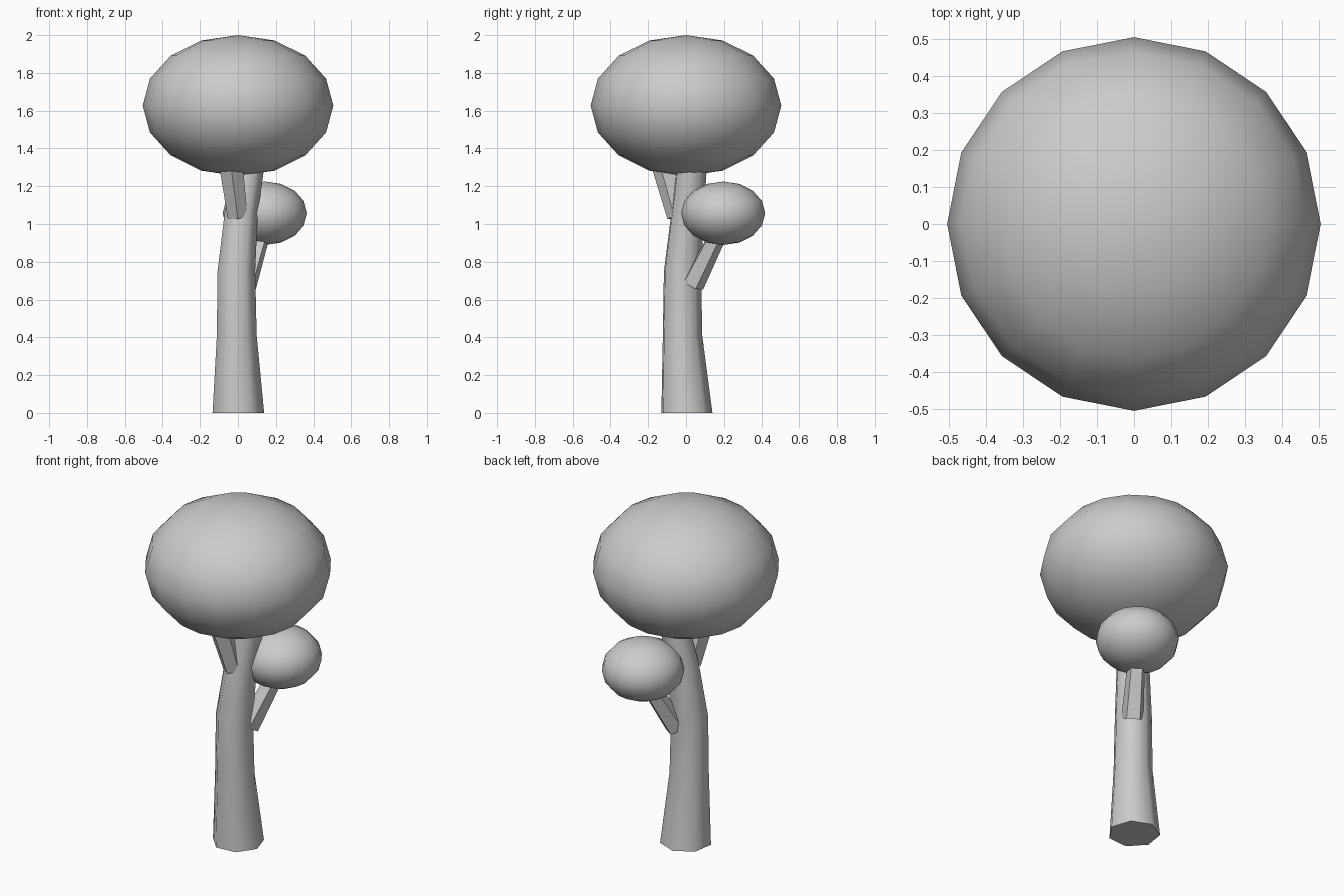
import bpy, bmesh, math
from mathutils import Vector

if "Cube" in bpy.data.objects:
    bpy.data.objects.remove(bpy.data.objects["Cube"])


def finish(name, bm):
    bmesh.ops.recalc_face_normals(bm, faces=bm.faces)
    mesh = bpy.data.meshes.new(name)
    bm.to_mesh(mesh)
    bm.free()
    obj = bpy.data.objects.new(name, mesh)
    bpy.context.collection.objects.link(obj)
    bpy.ops.object.select_all(action='DESELECT')
    obj.select_set(True)
    bpy.context.view_layer.objects.active = obj
    bpy.ops.object.shade_smooth_by_angle(angle=math.radians(60))
    return obj


def crown(name, centre, radius, height):
    """Squashed low-poly ball of leaves."""
    bm = bmesh.new()
    bmesh.ops.create_uvsphere(bm, u_segments=16, v_segments=8, radius=1)
    bmesh.ops.scale(bm, vec=(radius, radius, height), verts=bm.verts)
    bmesh.ops.translate(bm, vec=centre, verts=bm.verts)
    return finish(name, bm)


def tube(name, path, sides, turn=0, level=False):
    """Capped, tapered tube through (x, y, z, radius) stations."""
    bm = bmesh.new()
    axis = Vector(path[-1][:3]) - Vector(path[0][:3])
    if level:
        axis = Vector((0, 0, 1))
    tilt = Vector((0, 0, 1)).rotation_difference(axis)
    rings = []
    for x, y, z, r in path:
        ring = []
        for i in range(sides):
            a = math.radians(turn) + math.tau * i / sides
            offset = tilt @ Vector((r * math.cos(a), r * math.sin(a), 0))
            ring.append(bm.verts.new(Vector((x, y, z)) + offset))
        rings.append(ring)
    for low, high in zip(rings, rings[1:]):
        for i in range(sides):
            j = (i + 1) % sides
            bm.faces.new((low[i], low[j], high[j], high[i]))
    bm.faces.new(rings[0][::-1])
    bm.faces.new(rings[-1])
    return finish(name, bm)


# Leaf masses
crown("large_crown", (0, 0, 1.627), 0.505, 0.373)
crown("small_crown", (0.142, 0.197, 1.057), 0.223, 0.168)

# Gently bending trunk
tube("trunk", [(0, 0, 0, 0.14), (-0.008, -0.022, 0.41, 0.108),
               (-0.01, -0.022, 0.75, 0.102), (0.015, 0.005, 1.05, 0.09),
               (0.065, 0.032, 1.34, 0.08)], 7, turn=94, level=True)

# Branches that hold up the crowns
tube("upper_branch", [(-0.002, -0.045, 1.04, 0.055),
                      (-0.04, -0.125, 1.34, 0.066)], 5, turn=54)
tube("lower_branch", [(0.04, 0.035, 0.68, 0.062),
                      (0.105, 0.14, 0.89, 0.052),
                      (0.14, 0.195, 1.0, 0.05)], 5, turn=20)
